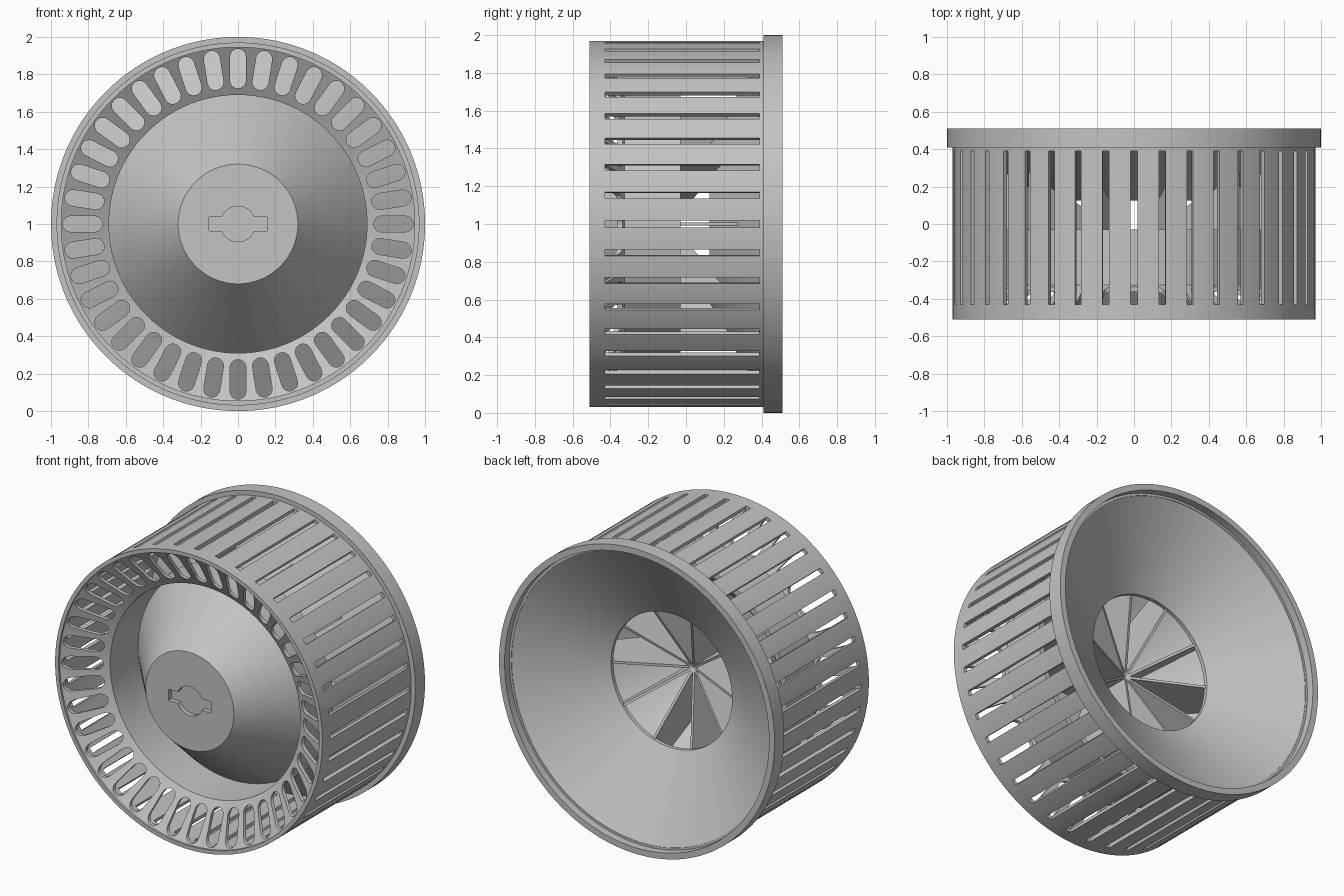
import bpy, bmesh, math
from mathutils import Matrix, Vector

old = bpy.data.objects.get("Cube")
if old:
    bpy.data.objects.remove(old, do_unlink=True)

SEGMENTS = 160
SLOTS = 40
BLADES = 10

grey = bpy.data.materials.new("plain_grey")
grey.use_nodes = True
colour = (0.55, 0.55, 0.55, 1)
grey.diffuse_color = colour
grey.node_tree.nodes["Principled BSDF"].inputs["Base Color"].default_value = colour


def finish(bm, name):
    """Raise the part onto the axis height and make it an object."""
    bmesh.ops.recalc_face_normals(bm, faces=bm.faces)
    bmesh.ops.translate(bm, verts=bm.verts, vec=(0, 0, 1))
    mesh = bpy.data.meshes.new(name)
    bm.to_mesh(mesh)
    bm.free()
    mesh.materials.append(grey)
    obj = bpy.data.objects.new(name, mesh)
    bpy.context.collection.objects.link(obj)
    return obj


def smooth(obj):
    obj.data.polygons.foreach_set("use_smooth", [True] * len(obj.data.polygons))
    obj.data.set_sharp_from_angle(angle=math.radians(25))


def lathe(name, profile):
    """Revolve a closed (radius, y) profile around the y axis."""
    bm = bmesh.new()
    verts = [bm.verts.new((r, y, 0)) for r, y in profile]
    edges = [bm.edges.new((a, b)) for a, b in zip(verts, verts[1:] + verts[:1])
             if a.co.x + b.co.x > 0]
    bmesh.ops.spin(bm, geom=verts + edges, cent=(0, 0, 0), axis=(0, 1, 0),
                   angle=math.tau, steps=SEGMENTS, use_duplicate=False)
    bmesh.ops.remove_doubles(bm, verts=bm.verts, dist=0.0005)
    return finish(bm, name)


def prism(bm, outline, depth, matrix):
    """Extrude a flat xy outline along its local z, then place it."""
    verts = [bm.verts.new((x, y, -depth / 2)) for x, y in outline]
    face = bm.faces.new(verts)
    out = bmesh.ops.extrude_face_region(bm, geom=[face])
    top = [v for v in out["geom"] if isinstance(v, bmesh.types.BMVert)]
    bmesh.ops.translate(bm, verts=top, vec=(0, 0, depth))
    bmesh.ops.transform(bm, matrix=matrix, verts=verts + top)


def cut(obj, bm):
    """Subtract the cutter geometry and keep the result as plain mesh."""
    cutter = finish(bm, "cutter")
    cutter.hide_render = True
    mod = obj.modifiers.new("cut", 'BOOLEAN')
    mod.operation = 'DIFFERENCE'
    mod.solver = 'EXACT'
    mod.object = cutter
    graph = bpy.context.evaluated_depsgraph_get()
    mesh = bpy.data.meshes.new_from_object(obj.evaluated_get(graph))
    obj.modifiers.clear()
    obj.data = mesh
    bpy.data.objects.remove(cutter, do_unlink=True)


def turn(i, count):
    return Matrix.Rotation(math.tau * i / count, 4, 'Y')


# Outer drum with the wider rear rim, cut by long narrow slots
drum = lathe("slotted_drum", [(.945, -.51), (.97, -.51), (.97, .41), (1, .41),
                              (1, .51), (.96, .51), (.96, .46), (.945, .46)])
bm = bmesh.new()
for i in range(SLOTS):
    prism(bm, [(.9, -.43), (1.05, -.43), (1.05, .39), (.9, .39)], .035, turn(i, SLOTS))
cut(drum, bm)

# Sloping front ring with rounded slots
ring = lathe("front_ring", [(.95, -.5), (.69, -.34), (.71, -.325), (.95, -.475)])
bm = bmesh.new()
lay_flat = Matrix.Rotation(math.pi / 2, 4, 'X')
stadium = []
for centre, start in ((.894, -90), (.768, 90)):
    for k in range(9):
        a = math.radians(start + k * 22.5)
        stadium.append((centre + .043 * math.cos(a), .043 * math.sin(a)))
for i in range(SLOTS):
    prism(bm, stadium, 1.4, turn(i, SLOTS) @ lay_flat)
cut(ring, bm)

# Inner wall and hub cone, with a keyed recess in the hub face
hub = lathe("hub_cone", [(0, -.5), (.32, -.5), (.69, -.05), (.69, -.34), (.712, -.35),
                         (.712, -.03), (.675, -.03), (.3, -.45), (0, -.45)])
bm = bmesh.new()
key = []
step = math.asin(.037 / .095)
for side in (0, math.pi):
    s = math.cos(side)
    key += [(.155 * s, -.037 * s), (.155 * s, .037 * s)]
    for k in range(17):
        a = side + step + (math.pi - 2 * step) * k / 16
        key.append((.095 * math.cos(a), .095 * math.sin(a)))
prism(bm, key, .06, Matrix.Translation((0, -.5, 0)) @ lay_flat)
cut(hub, bm)

# Rear funnel
funnel = lathe("rear_funnel", [(.44, .15), (.95, .46), (.95, .43), (.44, .125)])

# Radial blades between the hub cone and the funnel
bm = bmesh.new()
blade = [(0, -.47), (.305, -.47), (.69, -.04), (.69, .287), (.44, .138), (0, -.08)]
for i in range(BLADES):
    prism(bm, blade, .016, turn(i, BLADES))
finish(bm, "radial_blades")

for part in (drum, ring, hub, funnel):
    smooth(part)
